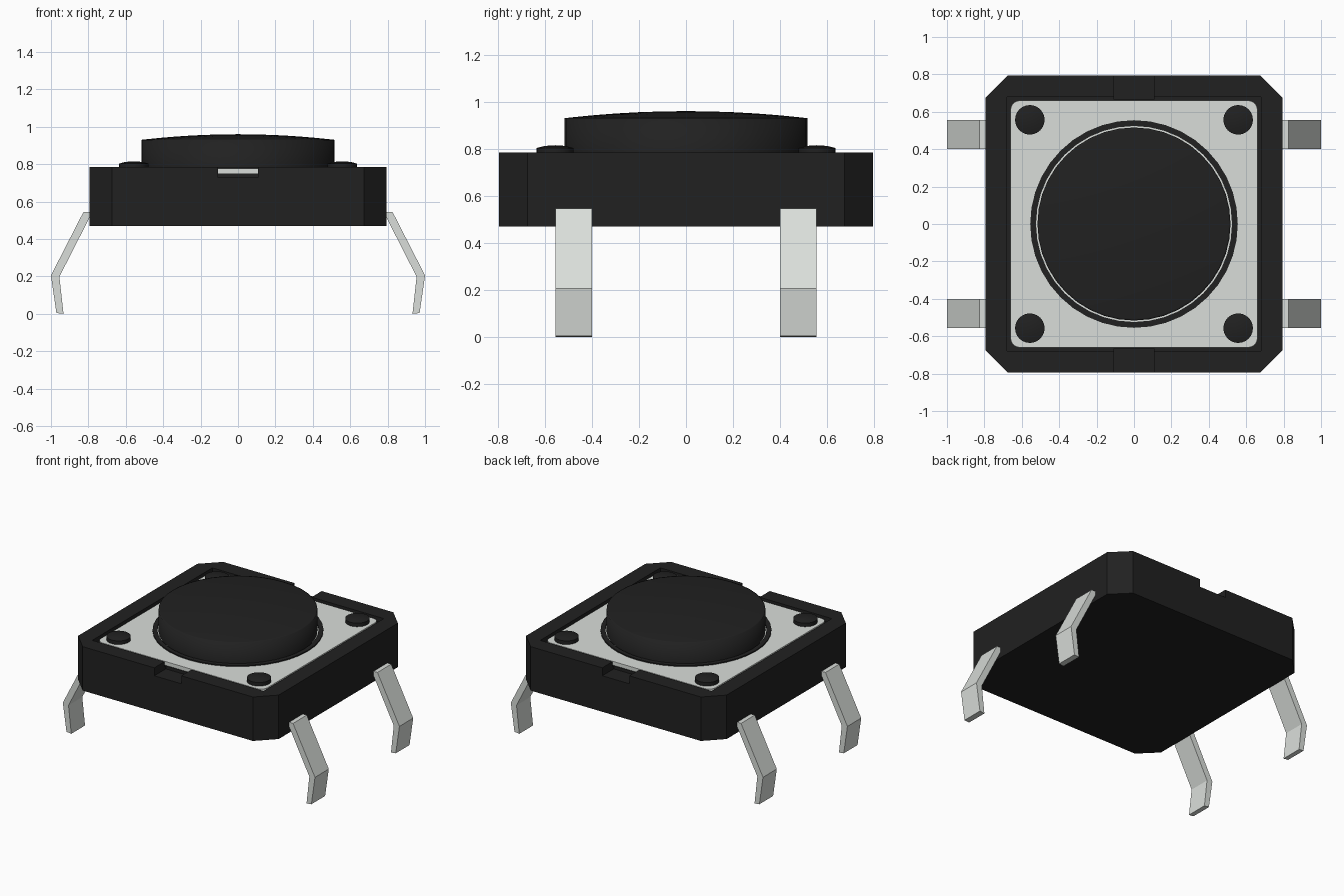
import bpy, bmesh, math
from mathutils import Vector

if "Cube" in bpy.data.objects:
    bpy.data.objects.remove(bpy.data.objects["Cube"])


def material(name, rgb):
    m = bpy.data.materials.new(name)
    m.diffuse_color = (*rgb, 1)
    m.use_nodes = True
    m.node_tree.nodes["Principled BSDF"].inputs["Base Color"].default_value = m.diffuse_color
    return m


BLACK = material("black_plastic", (0.015, 0.015, 0.015))
METAL = material("pale_metal", (0.70, 0.73, 0.70))


def finish(name, bm, mat):
    bmesh.ops.recalc_face_normals(bm, faces=bm.faces)
    me = bpy.data.meshes.new(name)
    bm.to_mesh(me)
    bm.free()
    ob = bpy.data.objects.new(name, me)
    bpy.context.collection.objects.link(ob)
    if mat:
        me.materials.append(mat)
    return ob


def prism(name, points, vec, mat):
    """Extrude a closed outline of 3D points along vec."""
    bm = bmesh.new()
    face = bm.faces.new([bm.verts.new(p) for p in points])
    new = bmesh.ops.extrude_face_region(bm, geom=[face])["geom"]
    bmesh.ops.translate(bm, vec=vec, verts=[v for v in new if isinstance(v, bmesh.types.BMVert)])
    return finish(name, bm, mat)


def corner_square(half, r, seg):
    """Square outline with corners cut (seg=1) or rounded (seg>1)."""
    pts = []
    for k in range(4):
        a0 = k * math.pi / 2
        sx, sy = [(1, 1), (-1, 1), (-1, -1), (1, -1)][k]
        for i in range(seg + 1):
            a = a0 + i / seg * math.pi / 2
            pts.append((sx * (half - r) + r * math.cos(a), sy * (half - r) + r * math.sin(a)))
    return pts


def lathe(name, profile, loc, sides, mat, closed=False, angle=30):
    """Spin an (r, z) profile about the vertical axis."""
    bm = bmesh.new()
    vs = [bm.verts.new((r, 0, z)) for r, z in profile]
    es = [bm.edges.new(p) for p in zip(vs, vs[1:])]
    if closed:
        es.append(bm.edges.new((vs[-1], vs[0])))
    bmesh.ops.spin(bm, geom=vs + es, cent=(0, 0, 0), axis=(0, 0, 1),
                   angle=math.tau, steps=sides)
    bmesh.ops.remove_doubles(bm, verts=bm.verts, dist=1e-4)
    ob = finish(name, bm, mat)
    ob.location = loc
    bpy.ops.object.select_all(action='DESELECT')
    ob.select_set(True)
    bpy.context.view_layer.objects.active = ob
    bpy.ops.object.shade_smooth_by_angle(angle=math.radians(angle))
    return ob


def box(name, x0, x1, y0, y1, z0, z1):
    return prism(name, [(x0, y0, z0), (x1, y0, z0), (x1, y1, z0), (x0, y1, z0)],
                 Vector((0, 0, z1 - z0)), BLACK)


# Housing: chamfered block with a shallow pocket and a notch front and back
body = prism("housing", [(x, y, 0.47) for x, y in
             [(0.795, 0.675), (0.675, 0.795), (-0.675, 0.795), (-0.795, 0.675),
              (-0.795, -0.675), (-0.675, -0.795), (0.675, -0.795), (0.795, -0.675)]],
             Vector((0, 0, 0.315)), BLACK)
cutters = [box("pocket_cutter", -0.68, 0.68, -0.68, 0.68, 0.75, 0.9),
           box("front_notch_cutter", -0.107, 0.107, -0.9, -0.665, 0.728, 0.92),
           box("back_notch_cutter", -0.107, 0.107, 0.665, 0.9, 0.728, 0.92)]
for c in cutters:
    mod = body.modifiers.new(c.name, 'BOOLEAN')
    mod.operation, mod.solver, mod.object = 'DIFFERENCE', 'EXACT', c
    c.hide_render = True
    c.hide_set(True)

# Metal cover plate
prism("cover_plate", [(x, y, 0.742) for x, y in corner_square(0.66, 0.05, 6)],
      Vector((0, 0, 0.035)), METAL)

# Collar around the button, with a thin gap
lathe("button_collar", [(0.524, 0.76), (0.555, 0.76), (0.555, 0.785), (0.524, 0.785)],
      (0, 0, 0), 40, BLACK, closed=True)

# Domed button cap
dome = [(0.516 * math.cos(t), 0.93 + 0.03 * (1 - math.cos(t) ** 2))
        for t in [i / 8 * math.pi / 2 for i in range(8)]] + [(0, 0.96)]
lathe("button_cap", [(0, 0.755), (0.516, 0.755)] + dome, (0, 0, 0), 40, BLACK, angle=89)

# Four rivet heads
for i, (sx, sy) in enumerate([(1, 1), (-1, 1), (-1, -1), (1, -1)]):
    lathe(f"rivet_{i + 1}", [(0, 0.755), (0.079, 0.755), (0.079, 0.803), (0.045, 0.812), (0, 0.815)],
          (sx * 0.557, sy * 0.557, 0), 24, BLACK)

    # Bent terminal leg on the same corner
    profile = [(0.77, 0.545), (0.826, 0.545), (1.0, 0.205), (0.971, 0.004), (0.933, 0.0),
               (0.955, 0.198), (0.795, 0.512), (0.77, 0.512)]
    prism(f"terminal_leg_{i + 1}", [(sx * x, sy * 0.4, z) for x, z in profile],
          Vector((0, sy * 0.156, 0)), METAL)
